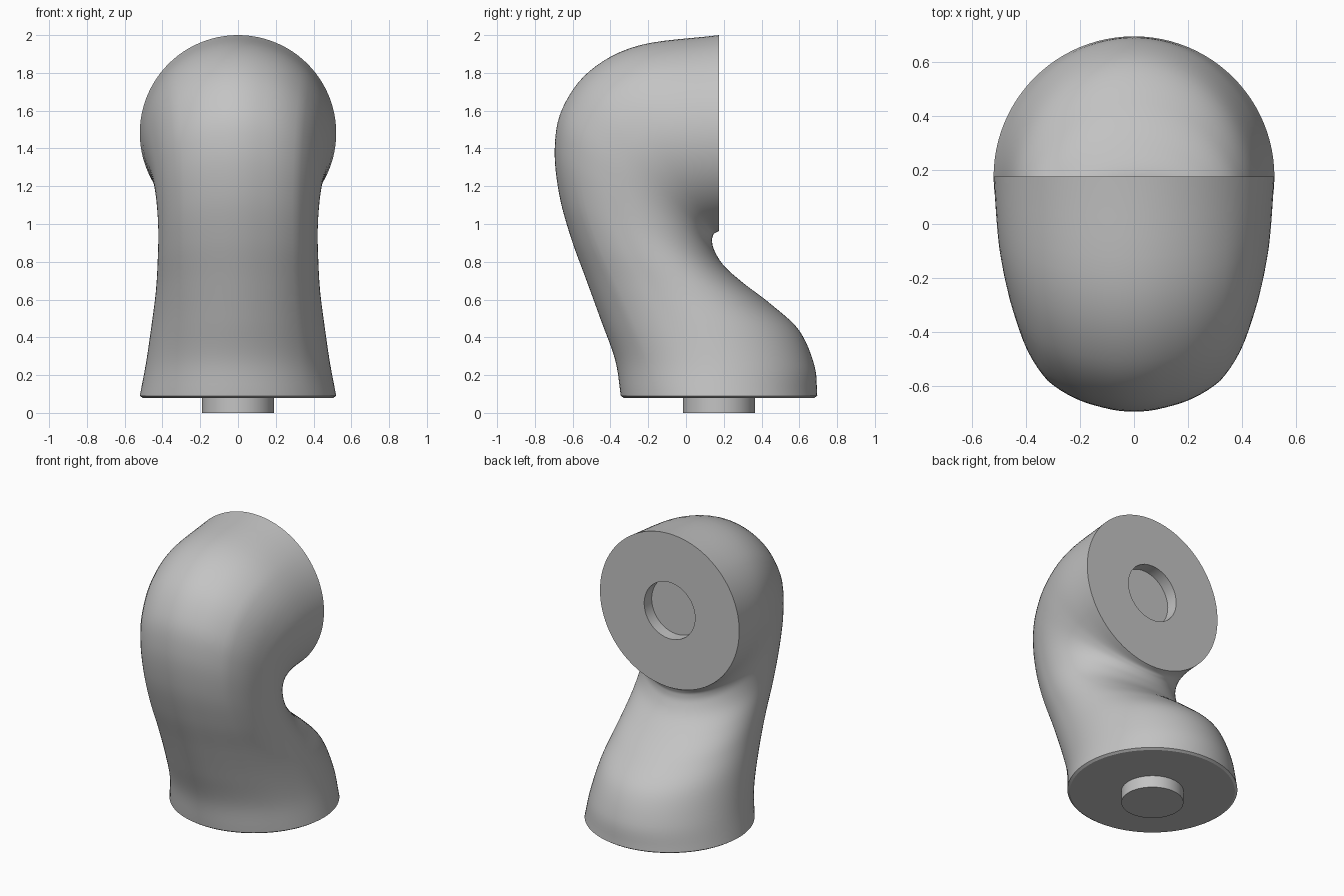
import bpy, bmesh
from math import sin, cos, pi, radians
from mathutils import Vector

cube = bpy.data.objects.get("Cube")
if cube:
    bpy.data.objects.remove(cube)

SIDES = 96
STEPS = 6
AXIS_Y = 0.175
RADIUS = 0.52
PEG_RADIUS = 0.19

grey = bpy.data.materials.new("light_grey")
grey.use_nodes = True
grey.diffuse_color = (0.55, 0.55, 0.55, 1)
grey.node_tree.nodes["Principled BSDF"].inputs["Base Color"].default_value = (0.55, 0.55, 0.55, 1)

# Guide stations: front y, front z, back y, back z, half width
STATIONS = [Vector(s) for s in (
    (-0.345, 0.09, 0.695, 0.09, 0.52),
    (-0.375, 0.28, 0.68, 0.25, 0.487),
    (-0.45, 0.49, 0.60, 0.435, 0.458),
    (-0.53, 0.71, 0.45, 0.575, 0.435),
    (-0.61, 0.93, 0.30, 0.69, 0.425),
    (-0.672, 1.16, 0.20, 0.78, 0.422),
    (-0.695, 1.40, 0.15, 0.86, 0.432),
    (-0.655, 1.61, 0.138, 0.91, 0.45),
    (-0.51, 1.81, 0.142, 0.935, 0.477),
    (-0.25, 1.945, 0.15, 0.95, 0.503),
    (0.175, 2.0, 0.175, 0.963, 0.52),
)]


def guide(i, u):
    """Smooth interpolation between stations i and i + 1."""
    last = len(STATIONS) - 1
    b, c = STATIONS[i], STATIONS[i + 1]
    a = STATIONS[i - 1] if i > 0 else b * 2 - c
    d = STATIONS[i + 2] if i + 2 <= last else c * 2 - b
    return (b * 2 + (c - a) * u + (a * 2 - b * 5 + c * 4 - d) * u**2
            + (b * 3 - a - c * 3 + d) * u**3) / 2


def section(s, t):
    """Oval between the front and back guides, with soft front corners."""
    front, back = Vector((0, s[0], s[1])), Vector((0, s[2], s[3]))
    centre, half = (front + back) / 2, (front - back) / 2
    ring = []
    for k in range(SIDES):
        a = 2 * pi * k / SIDES
        off = abs(min(a, 2 * pi - a) - radians(45)) / radians(28)
        swell = 1 + 0.04 * max(0, 1 - off) * sin(pi * t)
        ring.append(centre + (half * cos(a) + Vector((s[4] * sin(a), 0, 0))) * swell)
    return ring


def circle(centre, radius, axis):
    """Ring around centre; axis points from its middle to its first vertex."""
    return [Vector(centre) + Vector(axis) * radius * cos(2 * pi * k / SIDES)
            + Vector((radius * sin(2 * pi * k / SIDES), 0, 0)) for k in range(SIDES)]


def loft(name, rings):
    """Skin a list of rings and cap both ends."""
    bm = bmesh.new()
    loops = [[bm.verts.new(p) for p in ring] for ring in rings]
    for low, high in zip(loops, loops[1:]):
        for k in range(SIDES):
            n = (k + 1) % SIDES
            bm.faces.new((low[k], low[n], high[n], high[k]))
    bm.faces.new(loops[0])
    bm.faces.new(loops[-1])
    bmesh.ops.recalc_face_normals(bm, faces=bm.faces)
    mesh = bpy.data.meshes.new(name)
    bm.to_mesh(mesh)
    bm.free()
    mesh.materials.append(grey)
    obj = bpy.data.objects.new(name, mesh)
    bpy.context.collection.objects.link(obj)
    bpy.ops.object.select_all(action='DESELECT')
    obj.select_set(True)
    bpy.context.view_layer.objects.active = obj
    bpy.ops.object.shade_smooth_by_angle(angle=radians(32))
    return obj


# Curved body: chamfered base, bent loft, flat rear face with a round socket
FRONT, UP = (0, -1, 0), (0, 0, 1)
spans = len(STATIONS) - 1
rings = [circle((0, AXIS_Y, 0.08), RADIUS - 0.015, FRONT)]
for i in range(spans):
    for j in range(STEPS):
        rings.append(section(guide(i, j / STEPS), (i + j / STEPS) / spans))
rings.append(section(STATIONS[-1], 1))
SOCKET_Z = (STATIONS[-1][1] + STATIONS[-1][3]) / 2
rings.append(circle((0, AXIS_Y, SOCKET_Z), PEG_RADIUS, UP))
rings.append(circle((0, AXIS_Y - 0.08, SOCKET_Z), PEG_RADIUS, UP))
loft("curved_body", rings)

# Round peg under the base
loft("base_peg", [circle((0, AXIS_Y, z), PEG_RADIUS, FRONT) for z in (0, 0.085)])
